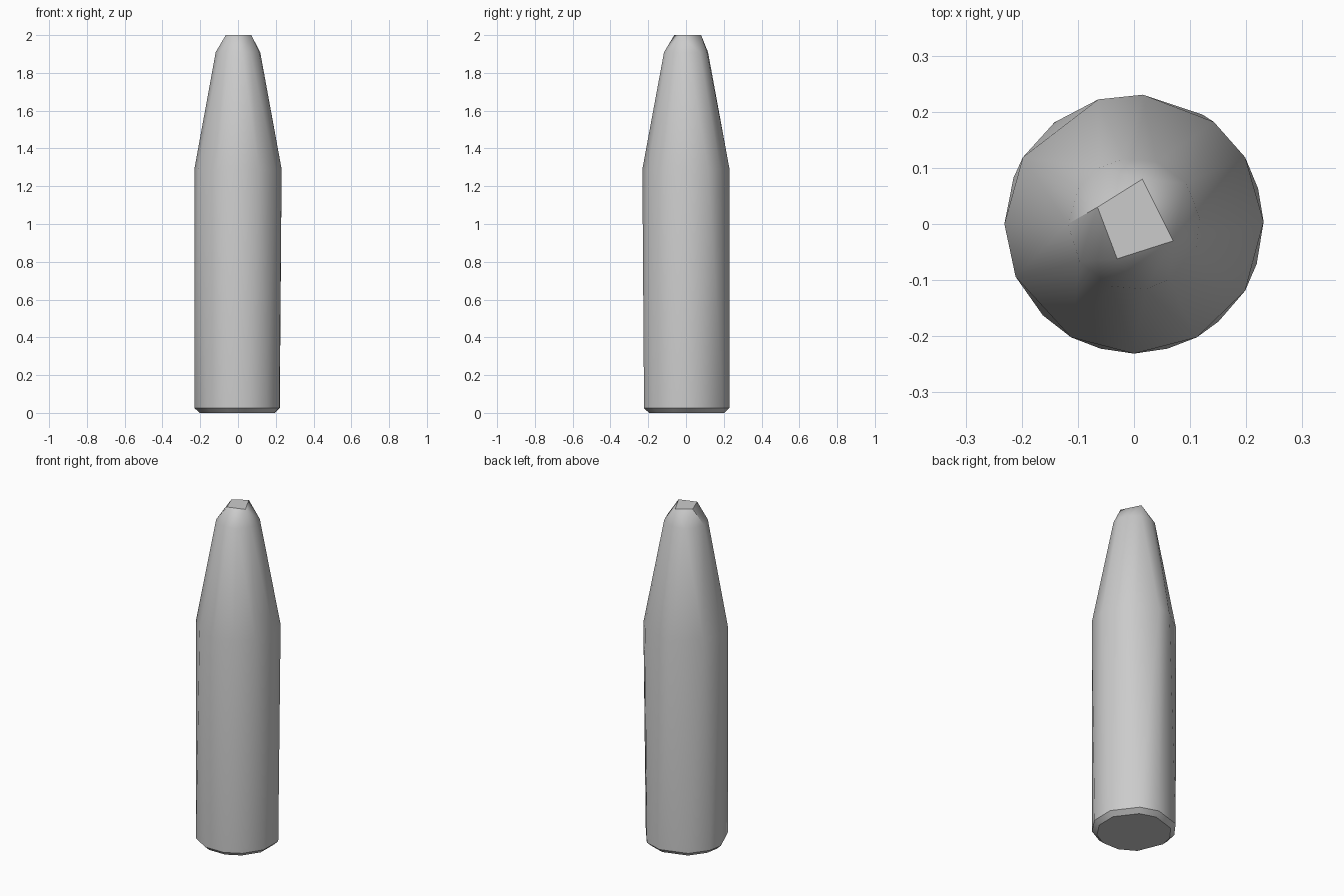
import bpy
import bmesh
from math import radians, cos, sin

cube = bpy.data.objects.get("Cube")
if cube:
    bpy.data.objects.remove(cube, do_unlink=True)

grey = bpy.data.materials.new("plain grey")
grey.use_nodes = True
colour = (0.6, 0.6, 0.6, 1.0)
grey.diffuse_color = colour
grey.node_tree.nodes["Principled BSDF"].inputs["Base Color"].default_value = colour


def ring(bm, radius, z, angles):
    """Add a ring of points at the given angles in degrees."""
    for a in angles:
        bm.verts.new((radius * cos(radians(a)), radius * sin(radians(a)), z))


shoulder = (86, 52, 31, 1, -31, -61, -90, -119, -156, 180, 149, 106)
foot = (86, 58, 16, -18, -49, -75, -105, -135, 180, 159, 128)
nose = (38, 5, -20, -57, -80, -110, -145, 180, 146, 122, 99, 70)
tip = ((0.015, 0.08), (-0.065, 0.03), (-0.03, -0.062), (0.07, -0.03))

# Faceted body: chamfered foot, straight shaft, taper and blunt nose
bm = bmesh.new()
ring(bm, 0.203, 0.0, foot)
ring(bm, 0.23, 0.025, foot)
ring(bm, 0.231, 1.29, shoulder)
ring(bm, 0.118, 1.91, nose)

# Small four-sided flat at the tip
for x, y in tip:
    bm.verts.new((x, y, 2.0))

# The whole form is convex, so a hull skins the uneven rings
bmesh.ops.convex_hull(bm, input=bm.verts[:])
bmesh.ops.dissolve_limit(bm, angle_limit=radians(0.5),
                         verts=bm.verts[:], edges=bm.edges[:])
bmesh.ops.recalc_face_normals(bm, faces=bm.faces[:])

mesh = bpy.data.meshes.new("tapered_body")
bm.to_mesh(mesh)
bm.free()
mesh.materials.append(grey)
body = bpy.data.objects.new("tapered_body", mesh)
bpy.context.collection.objects.link(body)

# Smooth shaft with crisp edges at the foot and tip
bpy.ops.object.select_all(action="DESELECT")
body.select_set(True)
bpy.context.view_layer.objects.active = body
bpy.ops.object.shade_smooth_by_angle(angle=radians(30))
